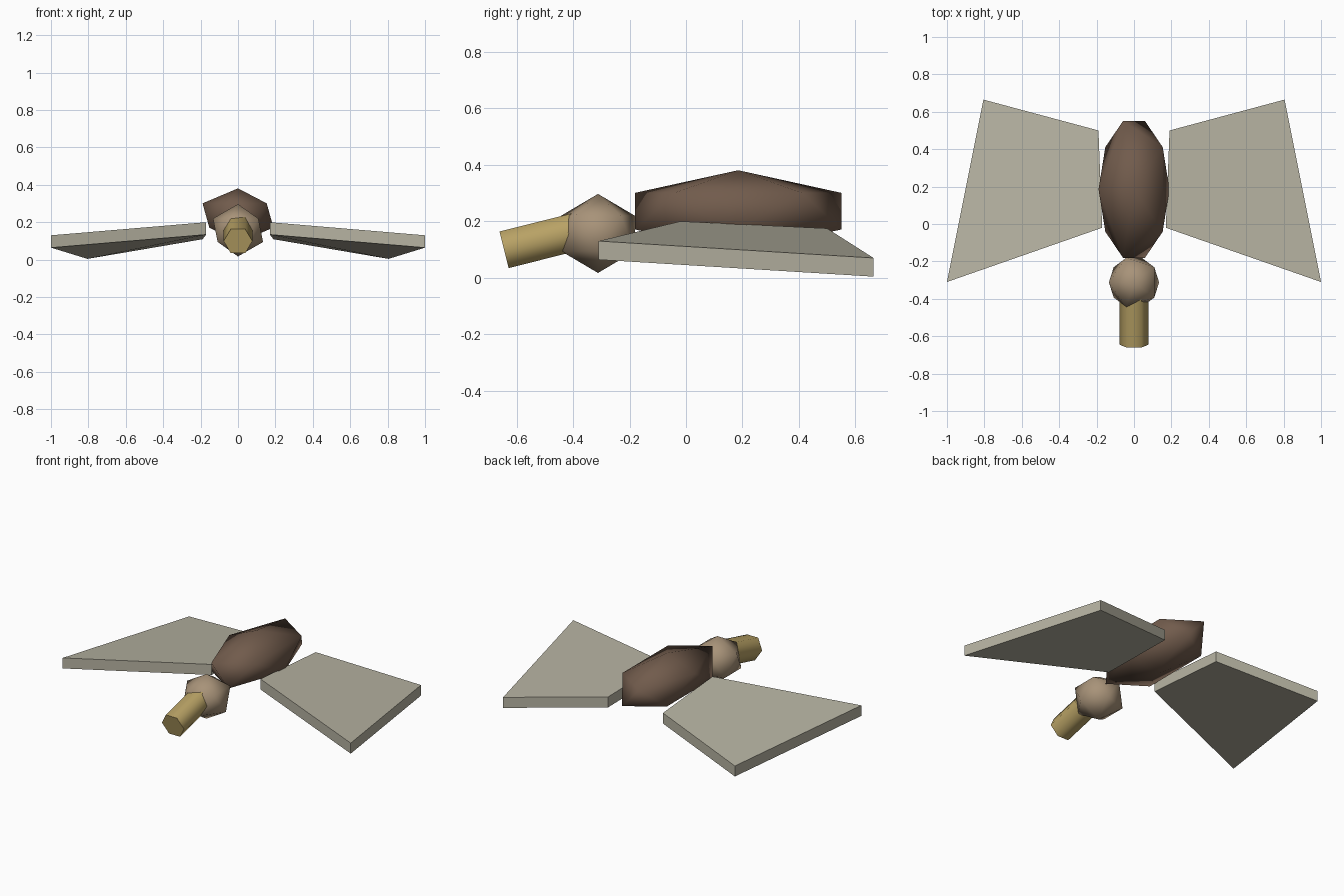
import bpy, bmesh, math
from mathutils import Matrix, Vector

cube = bpy.data.objects.get("Cube")
if cube:
    bpy.data.objects.remove(cube)


def material(name, rgb):
    mat = bpy.data.materials.new(name)
    mat.use_nodes = True
    mat.diffuse_color = (*rgb, 1)
    mat.node_tree.nodes["Principled BSDF"].inputs["Base Color"].default_value = (*rgb, 1)
    return mat


def add_object(name, bm, mat, smooth_angle=None):
    bmesh.ops.recalc_face_normals(bm, faces=bm.faces)
    mesh = bpy.data.meshes.new(name)
    bm.to_mesh(mesh)
    bm.free()
    mesh.materials.append(mat)
    obj = bpy.data.objects.new(name, mesh)
    bpy.context.collection.objects.link(obj)
    if smooth_angle:
        bpy.ops.object.select_all(action='DESELECT')
        obj.select_set(True)
        bpy.context.view_layer.objects.active = obj
        bpy.ops.object.shade_smooth_by_angle(angle=math.radians(smooth_angle))
    return obj


def faceted_ball(name, centre, radii, mat):
    bm = bmesh.new()
    bmesh.ops.create_icosphere(bm, subdivisions=1, radius=1)
    bm.transform(Matrix.Translation(centre) @ Matrix.Diagonal((*radii, 1))
                 @ Matrix.Rotation(math.pi, 4, 'Z'))
    return add_object(name, bm, mat, 80)


def wing(name, side, mat):
    # Tapered slab: root front, root back, tip back, tip front
    top = [(0.17, -0.02, 0.20), (0.19, 0.50, 0.175),
           (0.805, 0.665, 0.07), (1.0, -0.31, 0.13)]
    bm = bmesh.new()
    face = bm.faces.new([bm.verts.new((side * x, y, z)) for x, y, z in top])
    slab = bmesh.ops.extrude_face_region(bm, geom=[face], use_keep_orig=True)
    lower = [v for v in slab["geom"] if isinstance(v, bmesh.types.BMVert)]
    bmesh.ops.translate(bm, verts=lower, vec=(0, 0, -0.066))
    return add_object(name, bm, mat)


brown = material("dark brown", (0.165, 0.105, 0.072))
tan = material("tan", (0.39, 0.29, 0.19))
yellow = material("straw yellow", (0.48, 0.36, 0.13))
grey = material("pale grey", (0.47, 0.45, 0.36))

# Body and head
faceted_ball("body", (0, 0.185, 0.236), (0.212, 0.43, 0.145), brown)
faceted_ball("head", (0, -0.312, 0.157), (0.15, 0.154, 0.14), tan)

# Six-sided beak sloping down to the front
tip, root = Vector((0, -0.645, 0.099)), Vector((0, -0.35, 0.173))
axis = root - tip
bm = bmesh.new()
bmesh.ops.create_cone(bm, cap_ends=True, segments=6, radius1=0.077,
                      radius2=0.077, depth=axis.length)
bm.transform(Matrix.Translation((tip + root) / 2)
             @ Matrix.Rotation(-math.atan2(axis.y, axis.z), 4, 'X')
             @ Matrix.Rotation(math.pi / 6, 4, 'Z'))
add_object("beak", bm, yellow, 70)

# Wings
wing("left_wing", 1, grey)
wing("right_wing", -1, grey)
